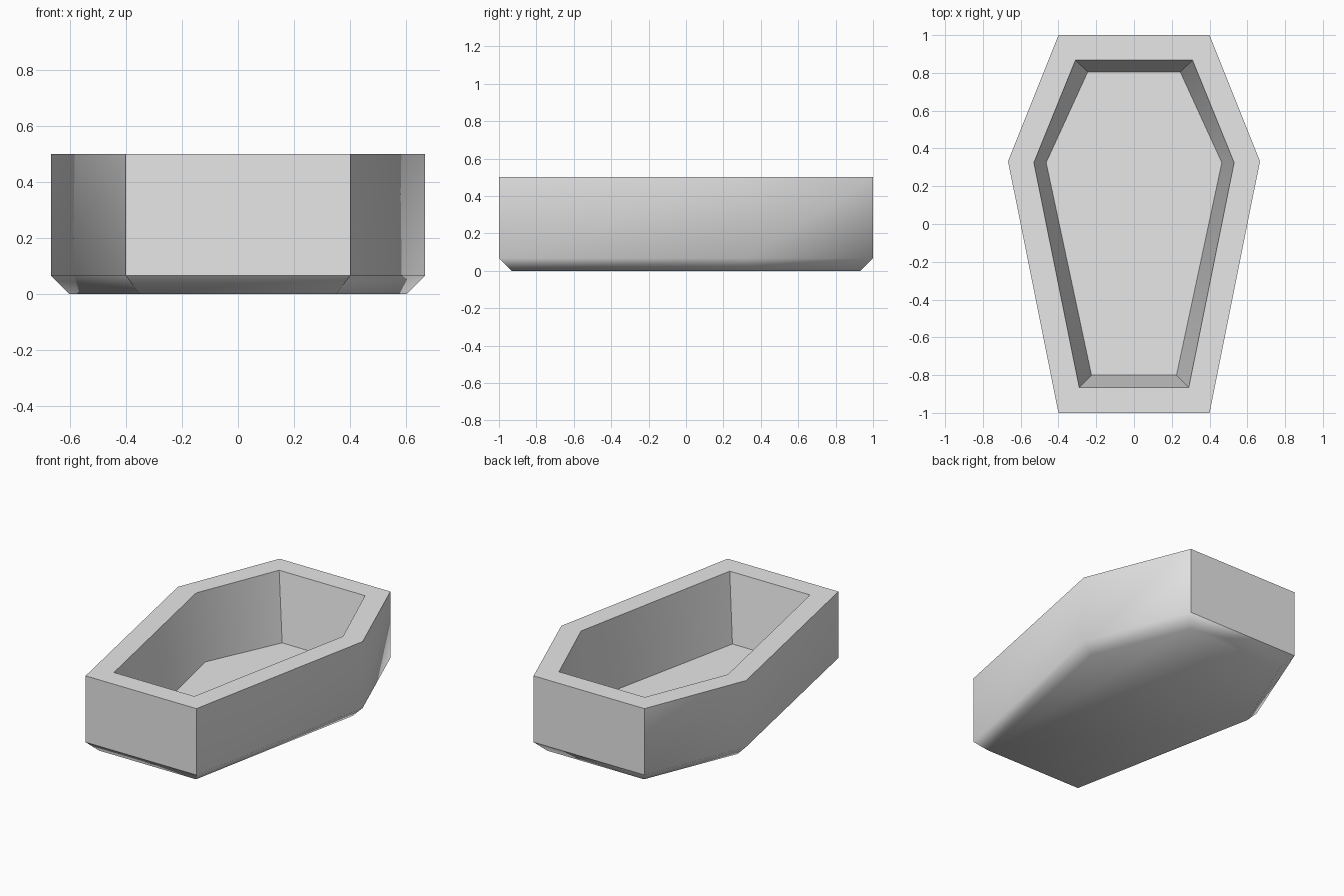
import bpy
import bmesh
import math

old = bpy.data.objects.get("Cube")
if old:
    bpy.data.objects.remove(old, do_unlink=True)

stone = bpy.data.materials.new("plain_grey")
stone.use_nodes = True
grey = (0.8, 0.8, 0.8, 1.0)
stone.diffuse_color = grey
stone.node_tree.nodes["Principled BSDF"].inputs["Base Color"].default_value = grey

BEVEL_Z = 0.067
TOP_Z = 0.5


def ring(bm, foot, shoulder, head, z):
    """Six-sided outline mirrored across x, from three (x, y) points."""
    right = [foot, shoulder, head]
    left = [(-x, y) for x, y in reversed(right)]
    return [bm.verts.new((x, y, z)) for x, y in right + left]


def bridge(bm, low, high):
    for i in range(len(low)):
        j = (i + 1) % len(low)
        bm.faces.new((low[i], low[j], high[j], high[i]))


# Hollow box: base, chamfer, outer walls, rim, inner walls, floor
bm = bmesh.new()
rings = [
    ring(bm, (0.35, -0.933), (0.6, 0.325), (0.35, 0.933), 0.0),
    ring(bm, (0.4, -1.0), (0.667, 0.333), (0.4, 1.0), BEVEL_Z),
    ring(bm, (0.4, -1.0), (0.667, 0.333), (0.4, 1.0), TOP_Z),
    ring(bm, (0.29, -0.865), (0.53, 0.325), (0.31, 0.867), TOP_Z),
    ring(bm, (0.225, -0.8), (0.465, 0.325), (0.245, 0.805), BEVEL_Z),
]
for low, high in zip(rings, rings[1:]):
    bridge(bm, low, high)
bm.faces.new(list(reversed(rings[0])))
bm.faces.new(rings[-1])
bmesh.ops.recalc_face_normals(bm, faces=bm.faces[:])

# Smooth sides and chamfer; crisp corners, rim and end chamfer lines
for face in bm.faces:
    face.smooth = True
for edge in bm.edges:
    end_line = all(abs(v.co.y) > 0.99 and v.co.z < 0.1 for v in edge.verts)
    edge.smooth = edge.calc_face_angle() < math.radians(50) and not end_line

mesh = bpy.data.meshes.new("coffin_box")
bm.to_mesh(mesh)
bm.free()
mesh.materials.append(stone)
box = bpy.data.objects.new("coffin_box", mesh)
bpy.context.collection.objects.link(box)
